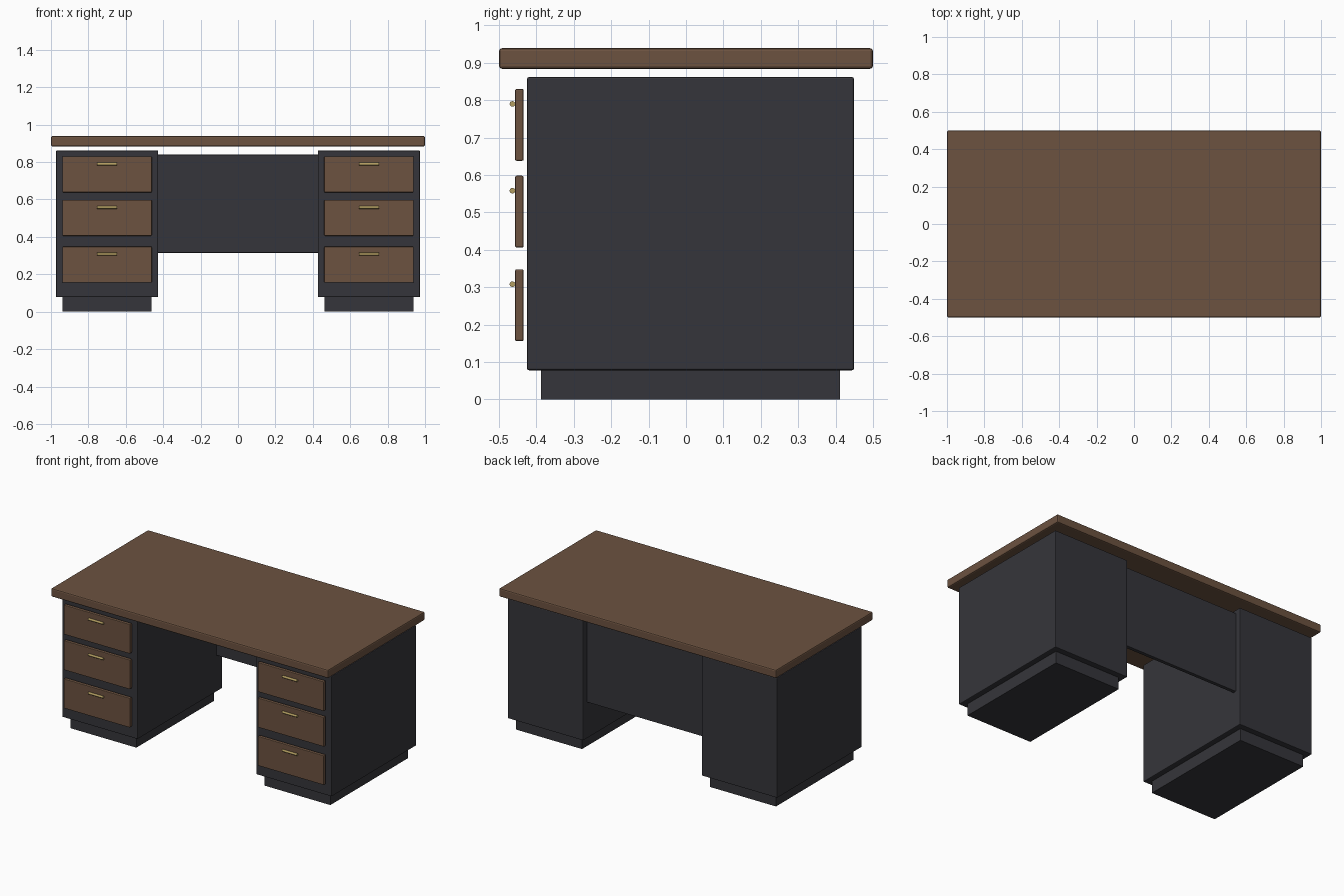
import bpy
import math

default = bpy.data.objects.get("Cube")
if default:
    bpy.data.objects.remove(default, do_unlink=True)


def material(name, color, metallic=0.0, roughness=0.6):
    mat = bpy.data.materials.new(name)
    mat.use_nodes = True
    mat.diffuse_color = (*color, 1)
    shader = mat.node_tree.nodes["Principled BSDF"]
    shader.inputs["Base Color"].default_value = (*color, 1)
    shader.inputs["Metallic"].default_value = metallic
    shader.inputs["Roughness"].default_value = roughness
    return mat


wood = material("brown wood", (0.15, 0.085, 0.051))
charcoal = material("charcoal paint", (0.036, 0.036, 0.043))
brass = material("brass", (0.45, 0.34, 0.12))


def box(name, mat, x, y, z, bevel=0.0):
    """Box from (min, max) ranges on each axis, with optional softened edges."""
    bpy.ops.mesh.primitive_cube_add(size=1, location=[sum(r) / 2 for r in (x, y, z)])
    obj = bpy.context.object
    obj.name = name
    obj.scale = [r[1] - r[0] for r in (x, y, z)]
    bpy.ops.object.transform_apply(location=False, rotation=False, scale=True)
    obj.data.materials.append(mat)
    if bevel:
        mod = obj.modifiers.new("soft edges", "BEVEL")
        mod.width = bevel
        mod.segments = 2
    return obj


def handle(name, x, y, z):
    """Round horizontal bar pull."""
    bpy.ops.mesh.primitive_cylinder_add(
        vertices=16, radius=0.0075, depth=0.107,
        location=(x, y, z), rotation=(0, math.pi / 2, 0))
    obj = bpy.context.object
    obj.name = name
    obj.data.materials.append(brass)
    bpy.ops.object.shade_smooth_by_angle()


# Desktop and modesty panel
box("desktop", wood, (-1, 1), (-0.5, 0.5), (0.884, 0.939), 0.008)
box("modesty_panel", charcoal, (-0.43, 0.43), (0.388, 0.412), (0.315, 0.84), 0.003)

# Two drawer pedestals
for side, cx in (("left", 0.7), ("right", -0.7)):
    box(side + "_pedestal", charcoal, (cx - 0.273, cx + 0.273),
        (-0.425, 0.449), (0.078, 0.862), 0.005)
    box(side + "_plinth", charcoal, (cx - 0.238, cx + 0.238),
        (-0.388, 0.412), (0, 0.079))

    # Drawer fronts with pulls, bottom to top
    for level, cz in (("lower", 0.252), ("middle", 0.502), ("upper", 0.734)):
        name = f"{side}_{level}_drawer"
        box(name + "_front", wood, (cx - 0.239, cx + 0.239),
            (-0.457, -0.434), (cz - 0.096, cz + 0.096), 0.004)
        handle(name + "_handle", cx, -0.464, cz + 0.056)
